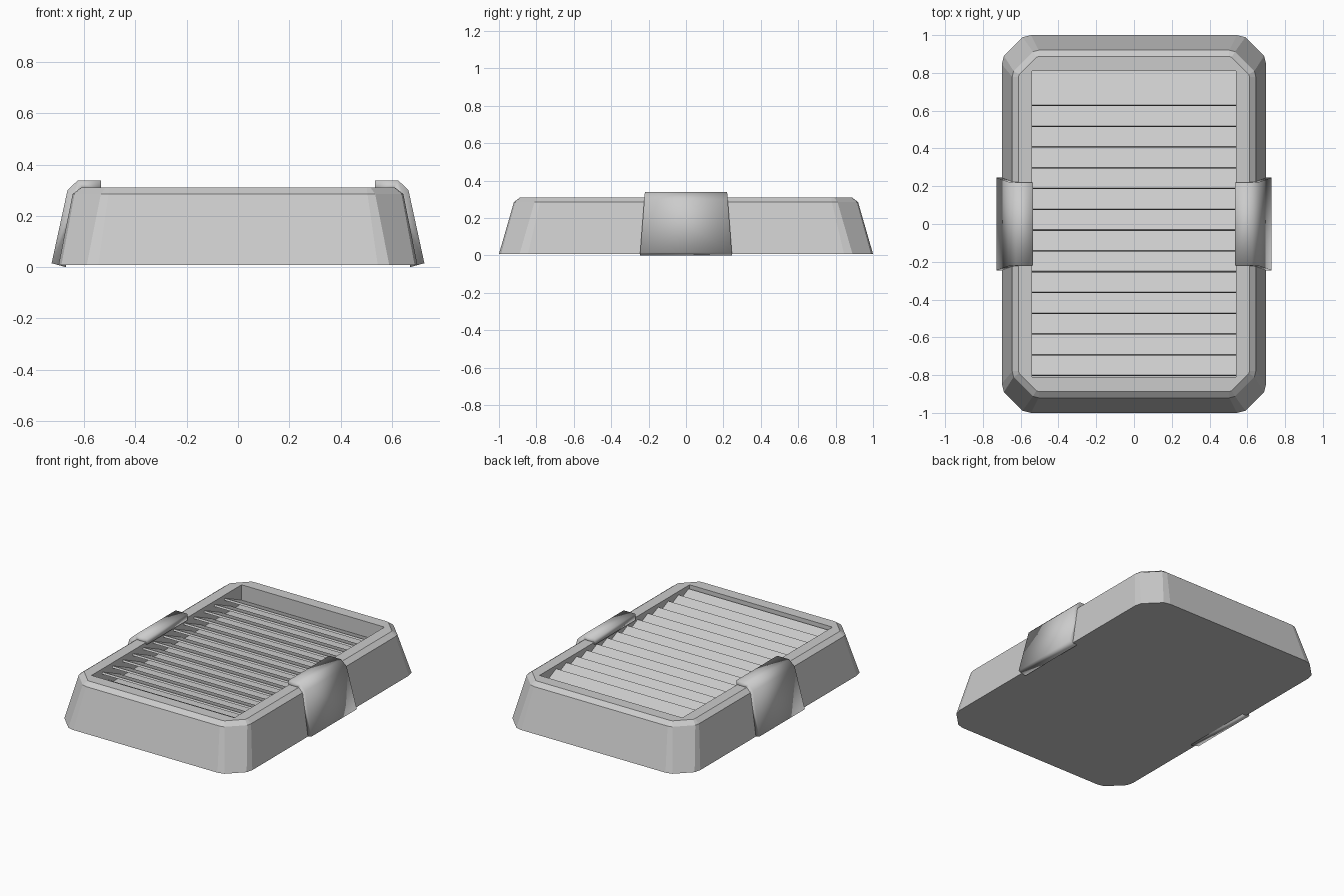
import bpy, bmesh

cube = bpy.data.objects.get("Cube")
if cube:
    bpy.data.objects.remove(cube, do_unlink=True)

grey = bpy.data.materials.new("plain_grey")
grey.use_nodes = True
colour = (0.6, 0.6, 0.6, 1)
grey.diffuse_color = colour
grey.node_tree.nodes["Principled BSDF"].inputs["Base Color"].default_value = colour


def finish(bm, name, smooth=False):
    bmesh.ops.recalc_face_normals(bm, faces=bm.faces)
    for f in bm.faces:
        f.smooth = smooth
    mesh = bpy.data.meshes.new(name)
    bm.to_mesh(mesh)
    bm.free()
    mesh.materials.append(grey)
    ob = bpy.data.objects.new(name, mesh)
    bpy.context.collection.objects.link(ob)
    return ob


def ring(bm, hx, hy, z, cut, ease):
    """Rectangle with chamfered, eased corners: four points per corner."""
    corner = [(hx, hy - cut), (hx - ease / 4, hy - cut + ease),
              (hx - cut + ease, hy - ease / 4), (hx - cut, hy)]
    pts = []
    for sx, sy in ((1, 1), (-1, 1), (-1, -1), (1, -1)):
        c = corner if sx * sy > 0 else corner[::-1]
        pts += [bm.verts.new((sx * x, sy * y, z)) for x, y in c]
    return pts


def rect(bm, hx, hy, z):
    return [bm.verts.new((sx * hx, sy * hy, z))
            for sx, sy in ((1, 1), (-1, 1), (-1, -1), (1, -1))]


def bridge(bm, a, b):
    n = len(a)
    for i in range(n):
        j = (i + 1) % n
        bm.faces.new((a[i], a[j], b[j], b[i]))


# Tapered tray with a chamfered rim and a rectangular recess
RX, RY, FLOOR = 0.54, 0.81, 0.18
bm = bmesh.new()
foot = ring(bm, 0.70, 1.0, 0.008, 0.155, 0.045)
shoulder = ring(bm, 0.645, 0.92, 0.285, 0.14, 0.03)
rim = ring(bm, 0.612, 0.887, 0.31, 0.11, 0.015)
bridge(bm, foot, shoulder)
bridge(bm, shoulder, rim)
bm.faces.new(foot)
mouth = rect(bm, RX, RY, 0.31)
floor = rect(bm, RX, RY, FLOOR)
for k in range(4):
    n = (k + 1) % 4
    bm.faces.new(rim[4 * k:4 * k + 4] + [mouth[k]])
    bm.faces.new((rim[4 * k + 3], rim[4 * n], mouth[n], mouth[k]))
bridge(bm, mouth, floor)
bm.faces.new(floor)
finish(bm, "tray_body")


def extrude_profile(name, sections, smooth=False):
    """Close a solid between two matching cross-sections."""
    bm = bmesh.new()
    a, b = [[bm.verts.new(p) for p in s] for s in sections]
    bridge(bm, a, b)
    bm.faces.new(a)
    bm.faces.new(b)
    return finish(bm, name, smooth)


# Overlapping slats, each raised at its front edge
PITCH, LENGTH, LOW, HIGH, THICK = 0.11, 0.18, 0.205, 0.287, 0.012
for i in range(14):
    front = 0.63 - i * PITCH
    back = front + LENGTH
    profile = [(front, HIGH), (back, LOW), (back, LOW - THICK),
               (front - 0.006, HIGH - THICK)]
    extrude_profile(f"slat_{i + 1}",
                    [[(x, y, z) for y, z in profile] for x in (-RX, RX)])

# Side clips hooked over the rim: (x, z, half width)
clip = [(0.535, 0.338, 0.22), (0.625, 0.338, 0.22), (0.665, 0.30, 0.223),
        (0.727, 0.015, 0.245), (0.672, 0.0, 0.245), (0.615, 0.275, 0.223),
        (0.595, 0.295, 0.22), (0.535, 0.295, 0.22)]
for side, name in ((1, "left_clip"), (-1, "right_clip")):
    extrude_profile(name, [[(side * x, s * w, z) for x, z, w in clip]
                           for s in (-1, 1)], smooth=True)
